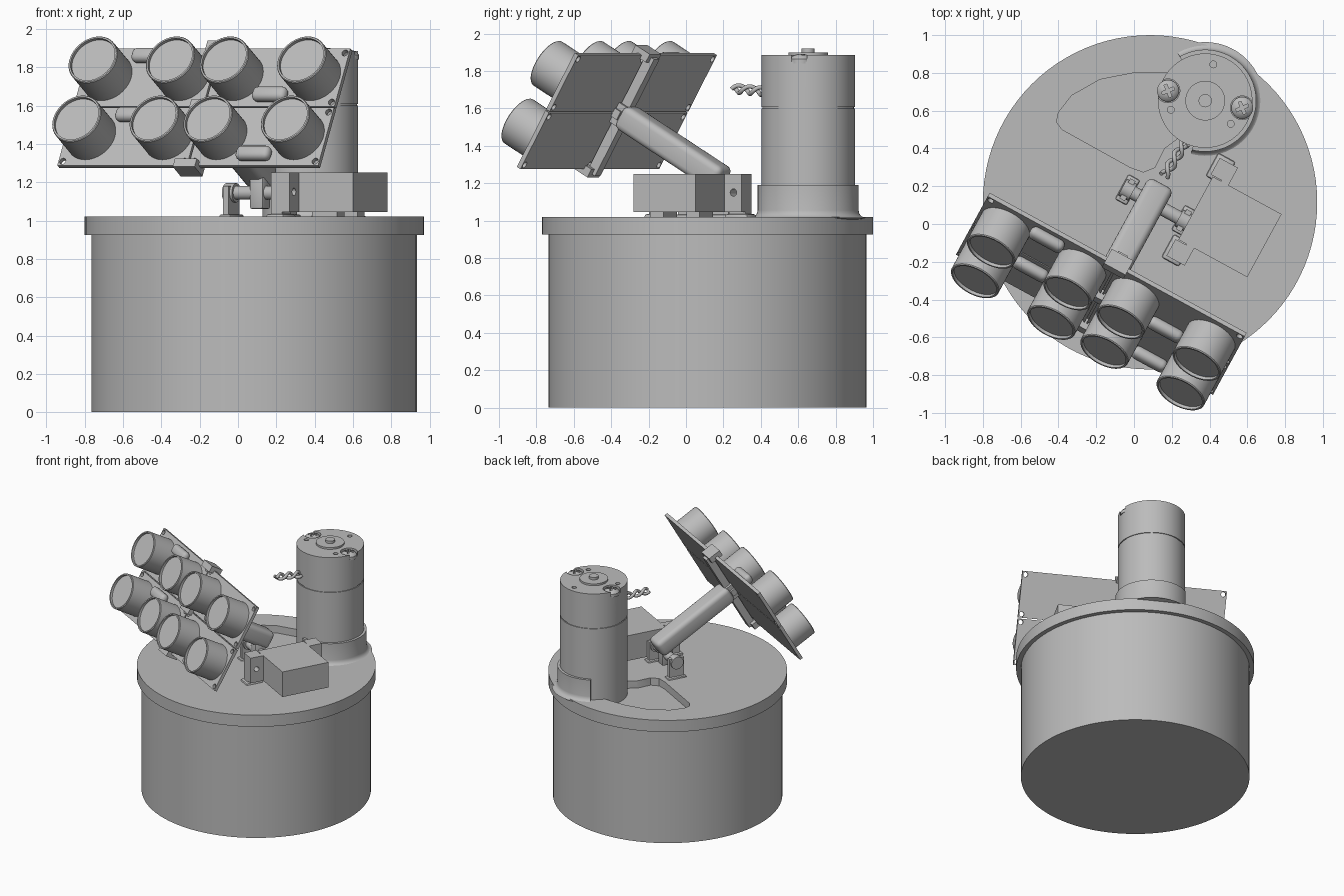
import bpy, bmesh, math
from mathutils import Matrix, Vector

old = bpy.data.objects.get("Cube")
if old:
    bpy.data.objects.remove(old, do_unlink=True)

grey = bpy.data.materials.new("light grey")
grey.use_nodes = True
colour = (0.5, 0.5, 0.5, 1)
grey.diffuse_color = colour
grey.node_tree.nodes["Principled BSDF"].inputs["Base Color"].default_value = colour
parts = []
T = Matrix.Translation
ID = Matrix()


def finish(name, bm, matrix=ID):
    bmesh.ops.recalc_face_normals(bm, faces=bm.faces)
    mesh = bpy.data.meshes.new(name)
    bm.to_mesh(mesh)
    bm.free()
    mesh.transform(matrix)
    mesh.materials.append(grey)
    ob = bpy.data.objects.new(name, mesh)
    bpy.context.collection.objects.link(ob)
    parts.append(ob)
    return ob


def box(name, lo, hi, matrix=ID, bevel=0, segments=4):
    bm = bmesh.new()
    bmesh.ops.create_cube(bm, size=1)
    lo, hi = Vector(lo), Vector(hi)
    for v in bm.verts:
        v.co = (lo + hi) / 2 + v.co * (hi - lo)
    if bevel:
        bmesh.ops.bevel(bm, geom=bm.edges[:], offset=bevel, segments=segments,
                        affect='EDGES', profile=0.5)
    return finish(name, bm, matrix)


def lathe(name, profile, matrix=ID, steps=64, start=0, sweep=360):
    """Turn an (r, z) outline about the local z axis; a part turn is capped."""
    bm = bmesh.new()
    rot = Matrix.Rotation(math.radians(start), 3, 'Z')
    vs = [bm.verts.new(rot @ Vector((r, 0, z))) for r, z in profile]
    if sweep < 360:
        geom = [bm.faces.new(vs)]
    else:
        geom = [bm.edges.new(pair) for pair in zip(vs, vs[1:])]
    geom = vs + geom + (list(geom[0].edges) if sweep < 360 else [])
    bmesh.ops.spin(bm, geom=geom, axis=(0, 0, 1), cent=(0, 0, 0),
                   angle=math.radians(sweep), steps=steps)
    bmesh.ops.remove_doubles(bm, verts=bm.verts, dist=1e-5)
    return finish(name, bm, matrix)


def disc(name, r, z0, z1, matrix=ID, steps=64):
    return lathe(name, [(0, z0), (r, z0), (r, z1), (0, z1)], matrix, steps)


def prism(name, outline, z0, z1, matrix=ID):
    bm = bmesh.new()
    face = bm.faces.new([bm.verts.new((x, y, z0)) for x, y in outline])
    ext = bmesh.ops.extrude_face_region(bm, geom=[face])["geom"]
    for v in ext:
        if isinstance(v, bmesh.types.BMVert):
            v.co.z = z1
    return finish(name, bm, matrix)


def cut(ob, cutters):
    """Subtract the cutters from ob, then discard them."""
    for c in cutters:
        c.hide_render = True
        mod = ob.modifiers.new("cut", 'BOOLEAN')
        mod.operation, mod.solver, mod.object = 'DIFFERENCE', 'EXACT', c
    bpy.context.view_layer.update()
    ev = ob.evaluated_get(bpy.context.evaluated_depsgraph_get())
    mesh = bpy.data.meshes.new_from_object(ev)
    ob.modifiers.clear()
    ob.data = mesh
    for c in cutters:
        parts.remove(c)
        bpy.data.objects.remove(c, do_unlink=True)


# Drum and lid, with a shallow pocket in the lid
drum = T((0.085, 0.115, 0))
disc("base_drum", 0.85, 0, 0.93, drum, 96)
lid = disc("lid", 0.885, 0.925, 1.02, drum, 96)
pocket = [(0.24, 0.80), (0, 0.80), (-0.18, 0.765), (-0.33, 0.68), (-0.40, 0.59),
          (-0.41, 0.54), (-0.38, 0.50), (-0.02, 0.30), (0.05, 0.275),
          (0.11, 0.30), (0.16, 0.40), (0.24, 0.46)]
cut(lid, [prism("pocket_cutter", pocket, 0.96, 1.1)])

# Motor with end cap, shaft, screws and holder
motor_at = T((0.377, 0.653, 0))
lathe("motor_body", [(0, 0.95), (0.25, 0.95), (0.25, 1.6), (0.244, 1.6),
                     (0.244, 1.61), (0, 1.61)], motor_at)
cap = disc("motor_cap", 0.25, 1.608, 1.885, motor_at)
screws = [(0.18, 0.705), (0.573, 0.615)]
vents = [(0.195, 0.605), (0.512, 0.53), (0.42, 0.845)]
cut(cap, [disc("screw_cutter", 0.063, 1.85, 2, T((x, y, 0)), 24) for x, y in screws]
    + [disc("vent_cutter", 0.018, 1.86, 2, T((x, y, 0)), 16) for x, y in vents])
lathe("motor_boss", [(0, 1.87), (0.105, 1.87), (0.105, 1.9), (0.035, 1.9),
                     (0.035, 1.92), (0, 1.92)], motor_at, 48)
for x, y in screws:
    spot = T((x, y, 0)) @ Matrix.Rotation(0.4, 4, 'Z')
    head = lathe("screw_head", [(0, 1.84), (0.058, 1.84), (0.058, 1.865), (0.045, 1.88),
                                (0.025, 1.889), (0, 1.892)], spot, 32)
    cut(head, [box("slot_cutter", (-a, -b, 1.87), (a, b, 2), spot)
               for a, b in ((0.035, 0.008), (0.008, 0.035))])
flare = [(0.31 - 0.04 * math.sin(t * math.pi / 8), 1.055 - 0.04 * math.cos(t * math.pi / 8))
         for t in range(5)]
lathe("motor_holder", [(0.248, 1.0)] + flare + [(0.27, 1.19), (0.248, 1.19)],
      motor_at, 48, -105, 225)

# Twisted pair of wires
start, end = Vector((0.27, 0.43, 1.69)), Vector((0.16, 0.255, 1.705))
side = (end - start).cross(Vector((0, 0, 1))).normalized()
for i in range(2):
    curve = bpy.data.curves.new("wire", 'CURVE')
    curve.dimensions, curve.bevel_depth, curve.bevel_resolution = '3D', 0.012, 2
    curve.use_fill_caps = True
    spline = curve.splines.new('POLY')
    spline.points.add(24)
    for k, p in enumerate(spline.points):
        a = k / 24 * 3 * math.pi + i * math.pi
        co = start.lerp(end, k / 24) + 0.02 * (side * math.cos(a) + Vector((0, 0, math.sin(a))))
        p.co = (*co, 1)
    curve.materials.append(grey)
    wire = bpy.data.objects.new("wire", curve)
    bpy.context.collection.objects.link(wire)

# Sensor array: local x along the boards, y up the boards, z out of the front
yaw = Matrix.Rotation(math.radians(-28.6), 4, 'Z')
panel = T((-0.168, -0.36, 1.58)) @ yaw @ Matrix.Rotation(math.radians(60), 4, 'X')
for sx in (-1, 1):
    for sy in (-1, 1):
        at = panel @ T((sx * 0.39, sy * 0.178, 0))
        board = box("sensor_board", (-0.385, -0.174, 0), (0.385, 0.174, 0.025), at)
        cut(board, [disc("hole_cutter", 0.018, -0.1, 0.1, at @ T((a * 0.36, b * 0.148, 0)), 16)
                    for a in (-1, 1) for b in (-1, 1)])
        for a in (-1, 1):
            lathe("sensor_can", [(0, 0.02), (0.14, 0.02), (0.14, 0.21), (0.136, 0.215),
                                 (0.127, 0.215), (0.127, 0.197), (0, 0.197)],
                  at @ T((a * 0.23, 0, 0)), 48)
        box("oscillator", (-0.1, -0.04, 0.02), (0.1, 0.04, 0.085),
            at @ T((0, -sx * 0.117, 0)), 0.03)

# Support bar with clips holding the boards
box("support_bar", (-0.03, -0.36, -0.06), (0.03, 0.36, -0.005), panel)
for y in (-0.355, 0, 0.355):
    box("board_clip", (-0.065, y - 0.025, -0.04), (0.065, y + 0.025, 0.06), panel)
box("hub_block", (-0.05, -0.06, -0.08), (0.05, 0.06, 0), panel)

# Tilt arm
box("tilt_arm", (-0.075, -0.07, -0.73), (0.075, 0.07, -0.04), panel, 0.035)

# Axle, lug and brackets: local x along the axle
pivot = T((0.115, 0.1, 0)) @ yaw
axle = pivot @ T((0, 0, 1.145)) @ Matrix.Rotation(math.pi / 2, 4, 'Y')
disc("axle", 0.036, -0.2, 0.26, axle, 32)
box("arm_lug", (-0.04, -0.045, 1.06), (0.04, 0.045, 1.25), pivot, 0.012, 2)
for x in (-0.17, 0.17):
    box("axle_bracket", (x - 0.016, -0.06, 1.0), (x + 0.016, 0.06, 1.18), pivot)
    box("bracket_foot", (x - 0.035, -0.075, 1.0), (x + 0.035, 0.075, 1.032), pivot, 0.01, 2)
    disc("axle_collar", 0.05, x - 0.03, x + 0.03, axle, 32)

# Servo with ears on two posts
servo = T((0.37, 0.06, 0)) @ yaw
box("servo_body", (-0.05, -0.19, 1.045), (0.365, 0.19, 1.25), servo)
for s in (-1, 1):
    ear = box("servo_ear", (0, s * 0.18 - 0.005, 1.045), (0.045, s * 0.295, 1.25), servo)
    post = box("servo_post", (-0.065, s * 0.195, 1.0), (0, s * 0.295, 1.25), servo)
    turn = servo @ T((0, s * 0.245, 1.15)) @ Matrix.Rotation(math.pi / 2, 4, 'Y')
    for ob in (ear, post):
        cut(ob, [disc("bolt_cutter", 0.02, -0.2, 0.2, turn, 16)])
    box("post_foot", (-0.085, s * 0.245 - 0.07, 1.0), (0.02, s * 0.245 + 0.07, 1.035),
        servo, 0.012, 2)
    box("servo_foot", (0.1, s * 0.11 - 0.04, 1.0), (0.25, s * 0.11 + 0.04, 1.05), servo)

# Smooth the round surfaces, keep the edges sharp
bpy.ops.object.select_all(action='DESELECT')
for ob in parts:
    ob.select_set(True)
bpy.context.view_layer.objects.active = parts[0]
bpy.ops.object.shade_smooth_by_angle(angle=math.radians(32))
